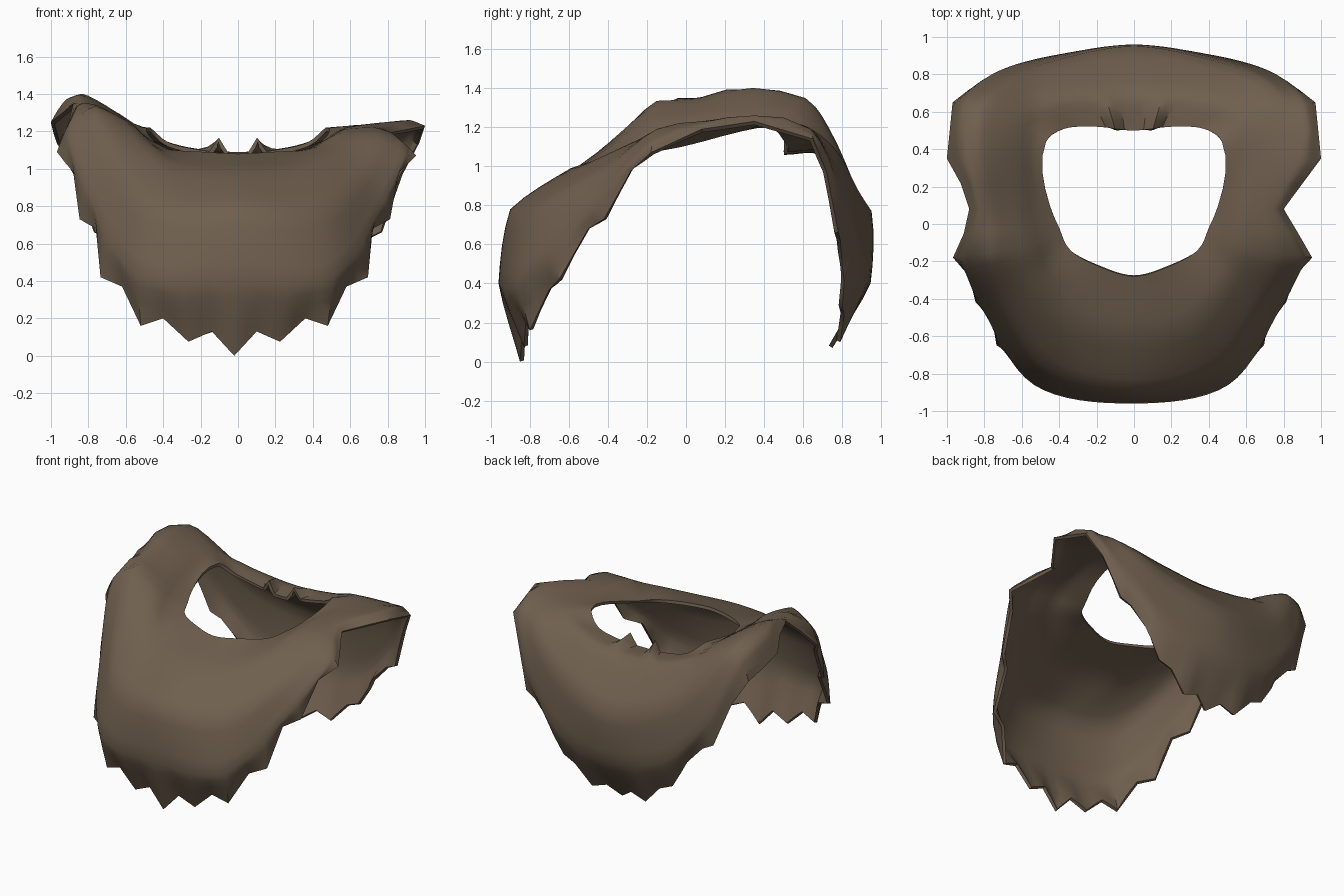
import bpy
import bmesh
import math
from mathutils import Vector

cube = bpy.data.objects.get("Cube")
if cube:
    bpy.data.objects.remove(cube, do_unlink=True)

# Stations run round the left half from front centre to back centre
LAST = 23
KEYS = [0, 4, 8, 10, 11, 12, 13, 15, 19, LAST]

NECK = [(0, -.28, 1.08), (.18, -.23, 1.09), (.34, -.14, 1.1), (.4, -.02, 1.12), (.45, .1, 1.15),
        (.49, .28, 1.2), (.47, .44, 1.22), (.37, .51, 1.14), (.2, .52, 1.1), (0, .5, 1.08)]
YOKE = [(0, -.59, .99), (.3, -.54, 1), (.5, -.3, 1.11), (.55, -.12, 1.19), (.58, .08, 1.22),
        (.62, .32, 1.23), (.62, .52, 1.23), (.5, .63, 1.18), (.3, .69, 1.11), (0, .7, 1.08)]
CHEST = [(0, -.9, .78), (.45, -.78, .78), (.69, -.42, .99), (.76, -.15, 1.19), (.7, .08, 1.23),
         (.8, .34, 1.25), (.8, .6, 1.21), (.69, .77, 1.08), (.4, .88, .88), (0, .95, .77)]
DRAPE = [(0, -.96, .4), (.52, -.86, .42), (.8, -.44, .84), (.9, -.17, 1.13), (.76, .08, 1.22),
         (.92, .35, 1.26), (.91, .64, 1.19), (.76, .8, .85), (.44, .9, .5), (0, .945, .4)]

# Ragged hem, one point per station
HEM = [(0, -.85, 0), (.12, -.84, .13), (.245, -.83, .075), (.38, -.82, .2), (.5, -.8, .16), (.6, -.7, .37),
       (.715, -.65, .42), (.74, -.5, .68), (.83, -.42, .73), (.87, -.28, .98), (.96, -.18, 1.07),
       (.8, .08, 1.19), (1, .35, 1.23), (.97, .65, 1.14), (.88, .72, .97), (.77, .78, .66),
       (.69, .79, .62), (.57, .8, .49), (.53, .81, .41), (.45, .8, .28), (.35, .81, .24),
       (.22, .79, .1), (.1, .79, .14), (0, .75, .07)]


def spline(a, b, c, d, t):
    """Smooth curve between b and c."""
    return 0.5 * (2 * b + (c - a) * t + (2 * a - 5 * b + 4 * c - d) * t ** 2
                  + (3 * b - a - 3 * c + d) * t ** 3)


def mirrored(point):
    return Vector((-point[0], point[1], point[2]))


def bell(distance, width):
    return math.exp(-(distance / width) ** 2)


def ring_point(ring, station):
    """Point on a smooth ring, continued by mirroring past both centre lines."""
    points = [mirrored(ring[1])] + [Vector(p) for p in ring] + [mirrored(ring[-2])]
    i = 0
    while i < len(KEYS) - 2 and station > KEYS[i + 1]:
        i += 1
    t = (station - KEYS[i]) / (KEYS[i + 1] - KEYS[i])
    return spline(*points[i:i + 4], t)


def hem_point(station):
    i = min(int(station), LAST - 1)
    return Vector(HEM[i]).lerp(Vector(HEM[i + 1]), station - i)


def profile(station):
    """Cross-section of the cloth from neck to hem, with fairly taut spans."""
    rings = [ring_point(r, station) for r in (NECK, YOKE, CHEST, DRAPE)]
    rings[0].z += 0.08 * max(0, 1 - abs(station - 21))
    rings.append(hem_point(station))
    padded = [2 * rings[0] - rings[1]] + rings + [2 * rings[-1] - rings[-2]]
    steps = 4
    out = []
    for k in range(len(rings) - 1):
        for s in range(steps):
            t = s / steps
            taut = rings[k].lerp(rings[k + 1], t)
            out.append(spline(*padded[k:k + 4], t).lerp(taut, 0.55))
    return out + [rings[-1]]


def shape_right_side(point, along):
    """Puff up the right shoulder fold and let the front hang a little to the right."""
    start = 0.53 + 0.42 * min(0, point.y)
    reach = min(1, max(0, (-point.x - start) / 0.3))
    swell = bell(max(0, -point.y), 0.62) * bell(max(0, point.y - 0.64), 0.16)
    opening = bell(point.y - 0.08, 0.18)
    lift = reach * swell * (1 - along ** 3 * (1 - opening))
    point.z += 0.175 * lift
    point.x -= 0.09 * reach * bell(point.y - 0.08, 0.12)
    point.x -= 0.02 * along * min(1, max(0, -2 * point.y))
    return point


# Sweep the sections right round the body
stations = [i / 2 for i in range(2 * LAST + 1)]
left_half = [profile(s) for s in stations]
right_half = [[mirrored(p) for p in column] for column in left_half[-2:0:-1]]
columns = left_half + right_half

bm = bmesh.new()
grid = []
for column in columns:
    end = len(column) - 1
    grid.append([bm.verts.new(shape_right_side(p, j / end)) for j, p in enumerate(column)])
for i, column in enumerate(grid):
    following = grid[(i + 1) % len(grid)]
    for j in range(len(column) - 1):
        bm.faces.new((column[j], column[j + 1], following[j + 1], following[j]))
bm.normal_update()
front_face = min(bm.faces, key=lambda f: f.calc_center_median().y)
if front_face.normal.y > 0:
    bmesh.ops.reverse_faces(bm, faces=bm.faces[:])

mesh = bpy.data.meshes.new("poncho")
bm.to_mesh(mesh)
bm.free()
poncho = bpy.data.objects.new("poncho", mesh)
bpy.context.collection.objects.link(poncho)

# Brown cloth
cloth = bpy.data.materials.new("brown_cloth")
cloth.use_nodes = True
brown = (0.16, 0.115, 0.077, 1)
cloth.diffuse_color = brown
cloth.node_tree.nodes["Principled BSDF"].inputs["Base Color"].default_value = brown
mesh.materials.append(cloth)

# Cloth thickness
solid = poncho.modifiers.new("thickness", "SOLIDIFY")
solid.thickness = 0.022
solid.offset = -1

bpy.context.view_layer.objects.active = poncho
poncho.select_set(True)
bpy.ops.object.modifier_apply(modifier=solid.name)
bpy.ops.object.shade_smooth_by_angle(angle=math.radians(40))
